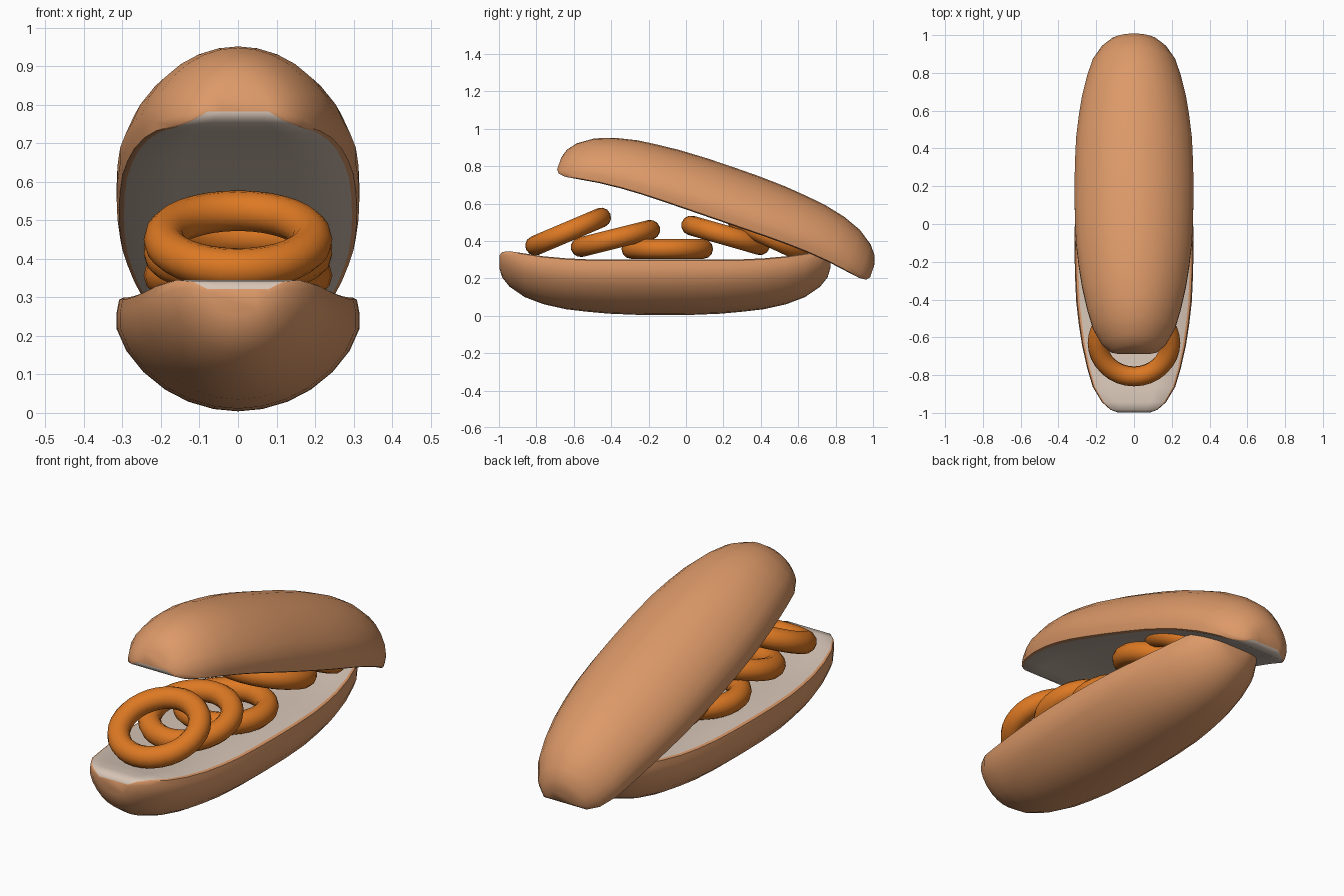
import bpy, bmesh, math

if "Cube" in bpy.data.objects:
    bpy.data.objects.remove(bpy.data.objects["Cube"])


def material(name, rgb):
    m = bpy.data.materials.new(name)
    m.diffuse_color = (*rgb, 1)
    m.use_nodes = True
    m.node_tree.nodes["Principled BSDF"].inputs["Base Color"].default_value = m.diffuse_color
    return m


crust = material("bun crust", (0.72, 0.32, 0.14))
crumb = material("pale crumb", (0.68, 0.56, 0.47))
fried = material("fried orange", (0.72, 0.19, 0.017))

# Half of the bun stations: distance from middle, half width, underside z, cut z
HALF = [(0.0, 0.315, 0.004, 0.30), (0.15, 0.313, 0.005, 0.30), (0.3, 0.306, 0.011, 0.30),
        (0.42, 0.292, 0.022, 0.302), (0.53, 0.275, 0.035, 0.307),
        (0.65, 0.248, 0.062, 0.318), (0.75, 0.218, 0.10, 0.333),
        (0.83, 0.17, 0.155, 0.345), (0.87, 0.125, 0.205, 0.341),
        (0.885, 0.085, 0.255, 0.322)]
STATIONS = [(-u, w, b, t) for u, w, b, t in HALF[:0:-1]] + HALF
# Right half of the cross-section, as fractions of half width and height
SECTION = [(0, 0), (0.2, 0.02), (0.41, 0.085), (0.6, 0.19), (0.78, 0.345), (0.92, 0.53),
           (1, 0.72), (1, 0.87), (0.98, 0.98), (0.94, 1), (0.5, 1), (0, 1)]
LOOP = SECTION + [(-x, z) for x, z in SECTION[-2:0:-1]]


def shade(obj, angle):
    bpy.ops.object.select_all(action='DESELECT')
    obj.select_set(True)
    bpy.context.view_layer.objects.active = obj
    bpy.ops.object.shade_smooth_by_angle(angle=math.radians(angle))


def bun(name, flip, location, tilt):
    """Loft a half bun; its cut face lies near local z = 0."""
    bm = bmesh.new()
    rings = [[bm.verts.new((x * w, u, flip * (b + z * (t - b) - 0.30))) for x, z in LOOP]
             for u, w, b, t in STATIONS]
    n = len(LOOP)
    for a, c in zip(rings, rings[1:]):
        for i in range(n):
            j = (i + 1) % n
            f = bm.faces.new((a[i], a[j], c[j], c[i]))
            # crumb on the cut face only
            f.material_index = int(LOOP[i][1] == 1 and LOOP[j][1] == 1)
    for r in (rings[0], rings[-1]):
        bm.faces.new(r)
    bmesh.ops.recalc_face_normals(bm, faces=bm.faces[:])
    me = bpy.data.meshes.new(name)
    bm.to_mesh(me)
    bm.free()
    me.materials.append(crust)
    me.materials.append(crumb)
    obj = bpy.data.objects.new(name, me)
    bpy.context.collection.objects.link(obj)
    obj.location = location
    obj.rotation_euler.x = math.radians(tilt)
    shade(obj, 50)


bun("bottom_bun", 1, (0, -0.113, 0.30), 0)
bun("top_bun", -1, (0, 0.155, 0.515), -19)

# Fried rings: y, z, tilt
for k, (y, z, tilt) in enumerate([(-0.63, 0.45, 23), (-0.377, 0.413, 14), (-0.10, 0.357, 0),
                                  (0.212, 0.43, -16), (0.45, 0.42, -25)]):
    bpy.ops.mesh.primitive_torus_add(major_radius=0.192, minor_radius=0.053,
                                     major_segments=32, minor_segments=12,
                                     location=(0, y, z),
                                     rotation=(math.radians(tilt), 0, 0))
    ring = bpy.context.object
    ring.name = f"fried_ring_{k + 1}"
    ring.data.materials.append(fried)
    shade(ring, 60)
